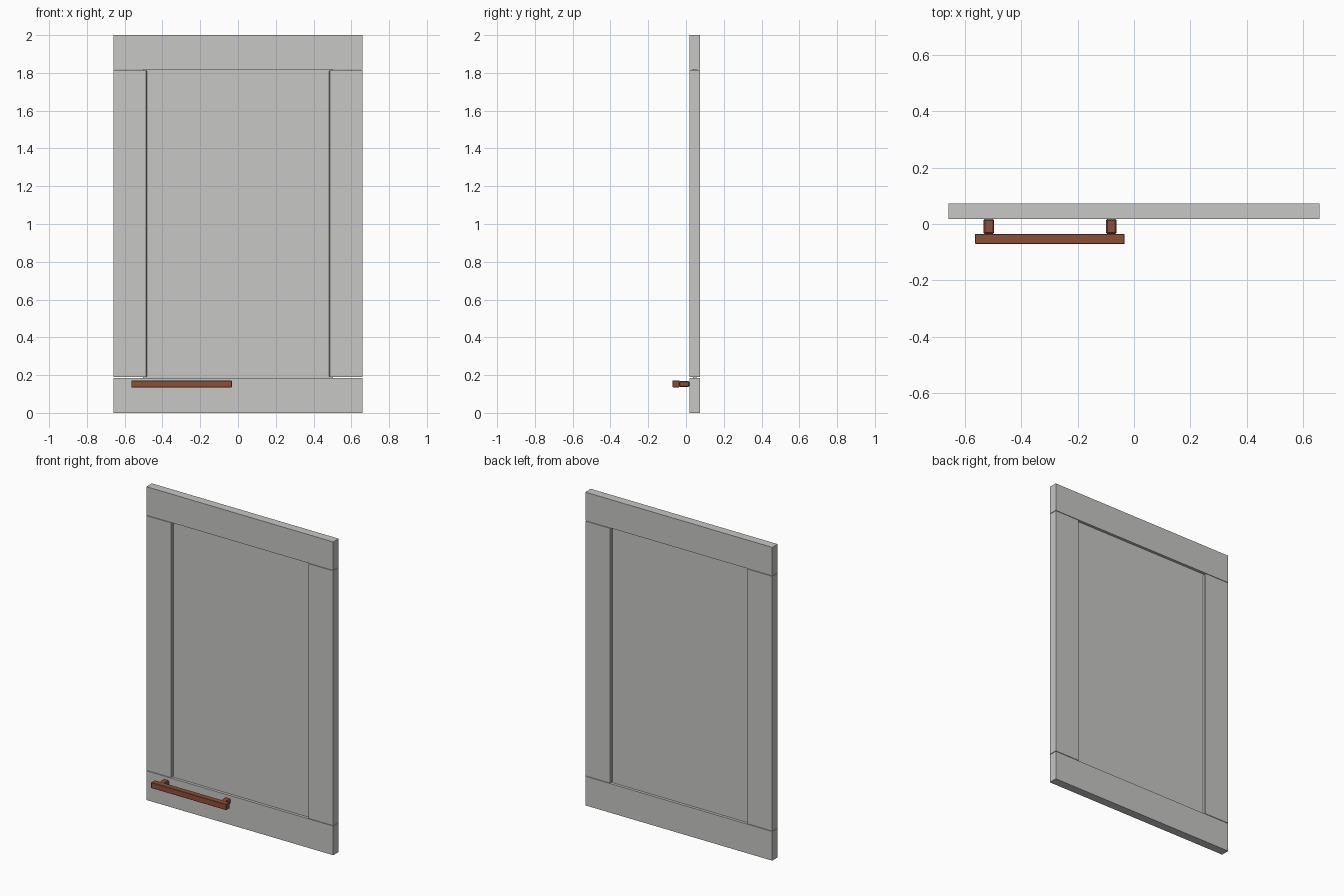
import bpy, bmesh

default = bpy.data.objects.get("Cube")
if default:
    bpy.data.objects.remove(default, do_unlink=True)


def material(name, colour):
    mat = bpy.data.materials.new(name)
    mat.use_nodes = True
    mat.diffuse_color = colour
    mat.node_tree.nodes["Principled BSDF"].inputs["Base Color"].default_value = colour
    return mat


GREY = material("pale grey paint", (0.57, 0.58, 0.56, 1))
BROWN = material("copper brown", (0.26, 0.08, 0.04, 1))


def box(name, x, y, z, mat, bevel=0, pick=lambda edge: True):
    """Box from (min, max) ranges, with the picked edges chamfered."""
    bm = bmesh.new()
    bmesh.ops.create_cube(bm, size=1)
    for v in bm.verts:
        for axis, (low, high) in enumerate((x, y, z)):
            v.co[axis] = high if v.co[axis] > 0 else low
    if bevel:
        edges = [e for e in bm.edges if pick(e)]
        bmesh.ops.bevel(bm, geom=edges, offset=bevel, segments=1, affect='EDGES')
    mesh = bpy.data.meshes.new(name)
    bm.to_mesh(mesh)
    bm.free()
    mesh.materials.append(mat)
    obj = bpy.data.objects.new(name, mesh)
    bpy.context.collection.objects.link(obj)
    return obj


HALF, INNER = 0.66, 0.482
LOW, HIGH = 0.186, 1.818
GAP = 0.003
DEPTH = (0.018, 0.073)

# Horizontal rails run the full width
box("bottom_rail", (-HALF, HALF), DEPTH, (0, LOW), GREY)
box("top_rail", (-HALF, HALF), DEPTH, (HIGH, 2), GREY)


# Stiles stand between the rails, inner edges eased
def inner_upright(edge):
    return all(abs(v.co.x) < HALF - 0.05 for v in edge.verts)


for side, sign in (("left", 1), ("right", -1)):
    box(side + "_stile", sorted((sign * INNER, sign * HALF)), DEPTH,
        (LOW + GAP, HIGH - GAP), GREY, 0.005, inner_upright)

# Recessed panel, tongued into the frame
TONGUE = 0.02
box("centre_panel", (-INNER - TONGUE, INNER + TONGUE), (0.036, 0.055),
    (LOW - TONGUE, HIGH + TONGUE), GREY)

# Handle bar on two eased posts
box("handle_bar", (-0.565, -0.033), (-0.071, -0.035), (0.135, 0.172), BROWN, 0.002)
for side, centre in (("right", -0.516), ("left", -0.081)):
    box(side + "_handle_post", (centre - 0.019, centre + 0.019), (-0.036, 0.018),
        (0.138, 0.169), BROWN, 0.005)
